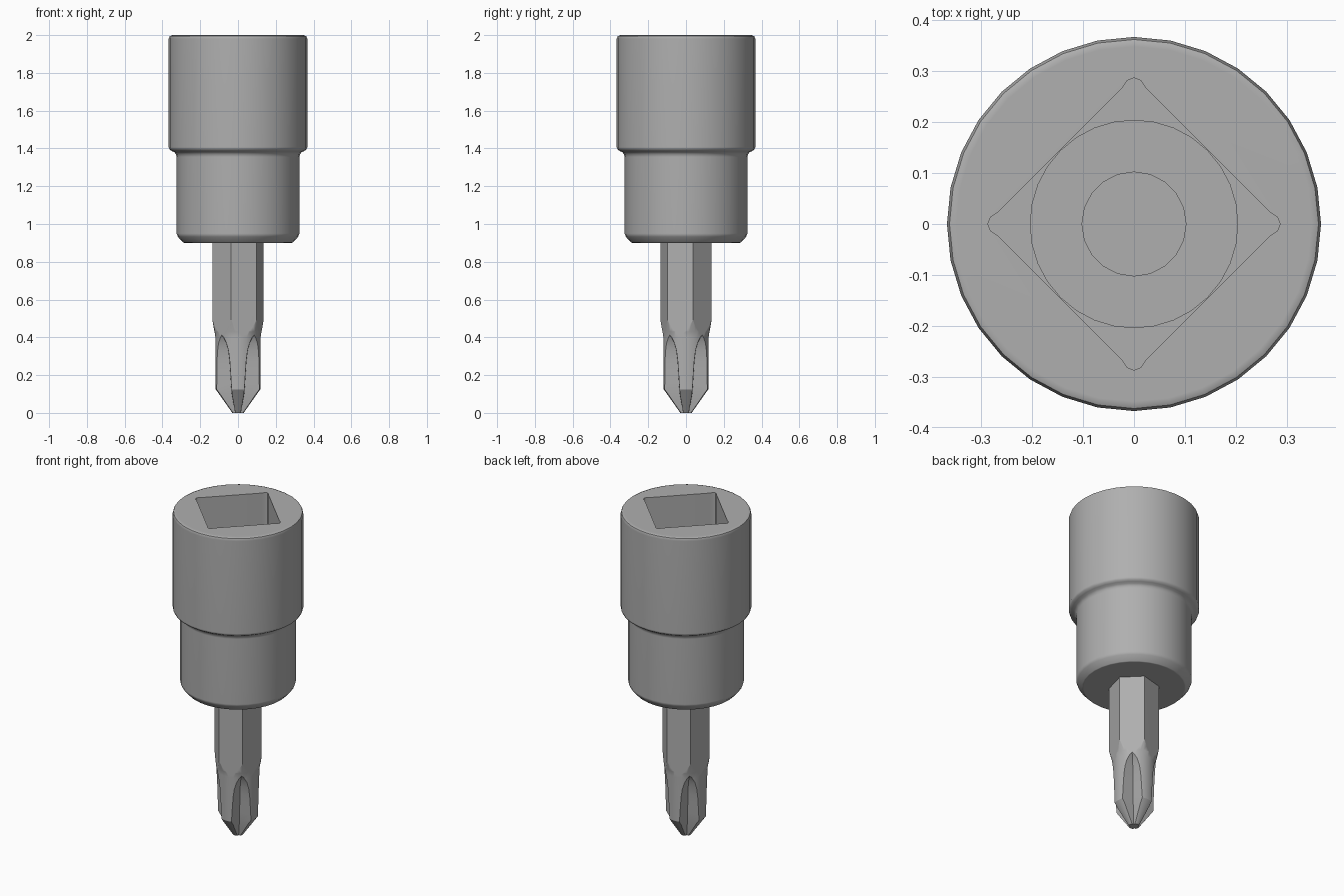
import bpy, bmesh
from math import cos, sin, pi, radians, tan

if "Cube" in bpy.data.objects:
    bpy.data.objects.remove(bpy.data.objects["Cube"])

# Dark grey steel
steel = bpy.data.materials.new("steel")
steel.diffuse_color = (0.43, 0.43, 0.43, 1)
steel.use_nodes = True
steel.node_tree.nodes["Principled BSDF"].inputs["Base Color"].default_value = steel.diffuse_color


def make_object(name, bm):
    bmesh.ops.recalc_face_normals(bm, faces=bm.faces[:])
    mesh = bpy.data.meshes.new(name)
    bm.to_mesh(mesh)
    bm.free()
    mesh.materials.append(steel)
    obj = bpy.data.objects.new(name, mesh)
    bpy.context.collection.objects.link(obj)
    return obj


def loft(name, rings):
    """Skin a list of equal-length point rings and cap both ends."""
    bm = bmesh.new()
    loops = [[bm.verts.new(p) for p in ring] for ring in rings]
    n = len(loops[0])
    for a, b in zip(loops, loops[1:]):
        for i in range(n):
            j = (i + 1) % n
            bm.faces.new((a[i], a[j], b[j], b[i]))
    bm.faces.new(loops[0])
    bm.faces.new(loops[-1])
    return make_object(name, bm)


def lathe(name, profile, sides, turn=0.0):
    return loft(name, [[(r * cos(turn + 2 * pi * i / sides),
                         r * sin(turn + 2 * pi * i / sides), z)
                        for i in range(sides)] for r, z in profile])


def boolean(target, cutter, operation='DIFFERENCE'):
    mod = target.modifiers.new("cut", 'BOOLEAN')
    mod.operation = operation
    mod.solver = 'EXACT'
    mod.object = cutter
    bpy.context.view_layer.objects.active = target
    bpy.ops.object.modifier_apply(modifier=mod.name)
    bpy.data.objects.remove(cutter, do_unlink=True)


def smooth(obj, degrees):
    bpy.ops.object.select_all(action='DESELECT')
    obj.select_set(True)
    bpy.context.view_layer.objects.active = obj
    bpy.ops.object.shade_smooth_by_angle(angle=radians(degrees))
    # Large flat faces keep flat shading, only the rims blend
    weighted = obj.modifiers.new("weighted_normals", 'WEIGHTED_NORMAL')
    weighted.keep_sharp = True


# Socket body: stepped cylinder with softened rims
socket = lathe("socket_body", [
    (0.284, 0.90), (0.292, 0.903), (0.318, 0.932), (0.325, 0.95),
    (0.325, 1.355), (0.329, 1.370), (0.337, 1.380), (0.350, 1.386),
    (0.362, 1.394), (0.367, 1.407), (0.367, 1.980), (0.362, 1.994),
    (0.348, 2.00)], 32)

# Square drive opening, set cornerwise, with rounded corners
corner = [(0.268, -0.022), (0.281, -0.014), (0.287, 0.0),
          (0.281, 0.014), (0.268, 0.022)]
outline = []
for k in range(4):
    c, s = round(cos(k * pi / 2)), round(sin(k * pi / 2))
    outline += [(x * c - y * s, x * s + y * c) for x, y in corner]
boolean(socket, loft("drive_cutter", [[(x, y, z) for x, y in outline]
                                      for z in (1.48, 2.1)]))

# Round relief and centre hole at the bottom of the opening
boolean(socket, lathe("relief_cutter", [(0.2035, 1.40), (0.2035, 1.52)], 32))
boolean(socket, lathe("centre_cutter", [(0.102, 1.30), (0.102, 1.45)], 20))
smooth(socket, 40)

# Bit: hexagonal shank turned down to a round, pointed end
bit = lathe("screwdriver_bit", [(0.14, -0.05), (0.14, 1.0)], 6, radians(15))
boolean(bit, lathe("turning", [
    (0.030, 0.0), (0.118, 0.125), (0.120, 0.40), (0.124, 0.43),
    (0.142, 0.50), (0.16, 0.56), (0.16, 0.98)], 48), 'INTERSECT')

# Four V-shaped flutes that run out in a curve towards the shank
depth = [(0.016, -0.02), (0.021, 0.0), (0.047, 0.10), (0.053, 0.16),
         (0.058, 0.22), (0.064, 0.28), (0.073, 0.33), (0.088, 0.37),
         (0.108, 0.40), (0.130, 0.42)]
spread = tan(radians(46)) * 0.2
for k in range(4):
    a = pi / 4 + k * pi / 2
    rings = []
    for d, z in depth:
        section = [(d, 0), (d + 0.2, spread), (d + 0.2, -spread)]
        rings.append([(u * cos(a) - v * sin(a), u * sin(a) + v * cos(a), z)
                      for u, v in section])
    boolean(bit, loft("flute_cutter", rings))
smooth(bit, 25)
